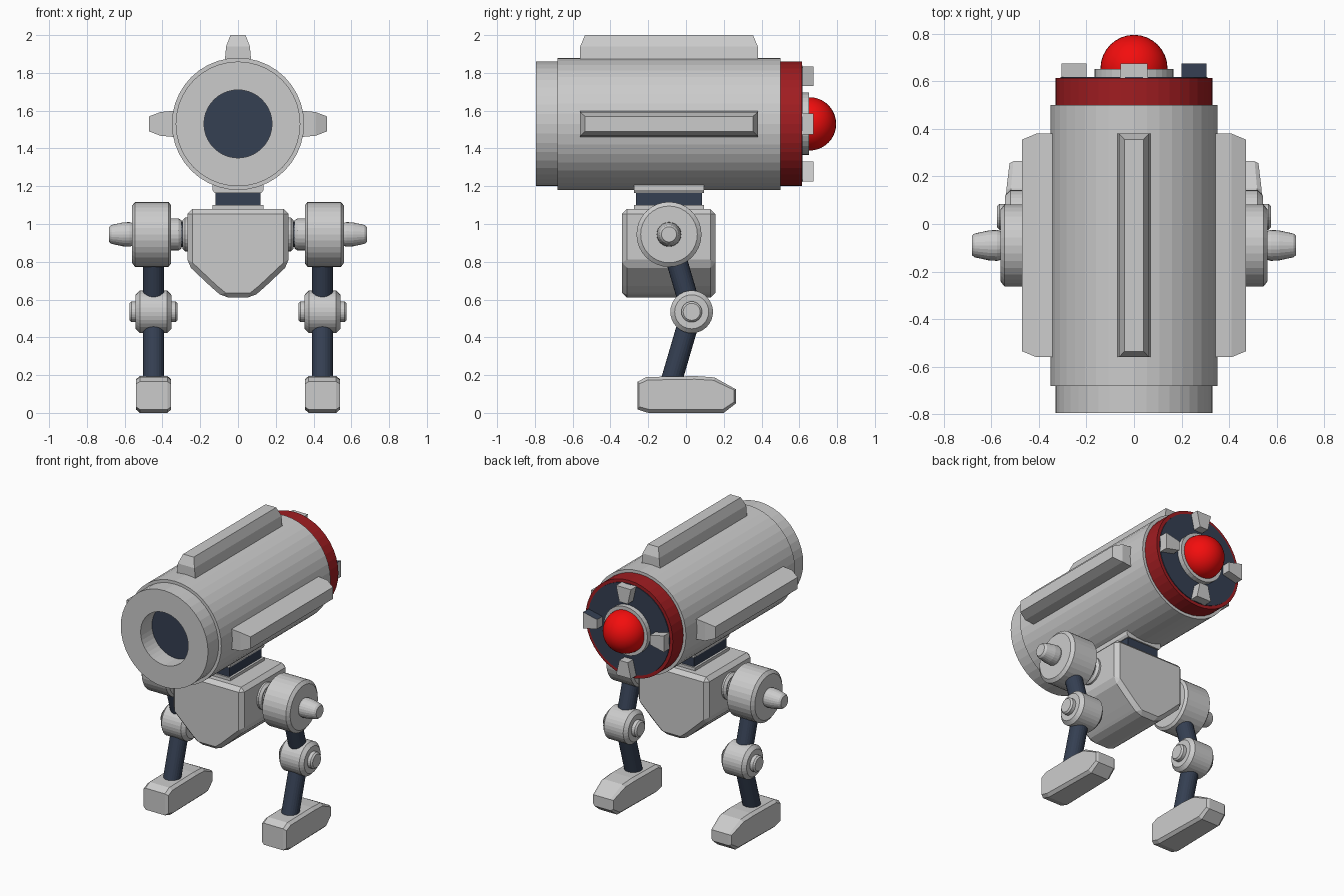
import bpy, bmesh
from math import pi
from mathutils import Vector, Matrix

if "Cube" in bpy.data.objects:
    bpy.data.objects.remove(bpy.data.objects["Cube"])

def material(name, rgb):
    m = bpy.data.materials.new(name)
    m.diffuse_color = (*rgb, 1)
    m.use_nodes = True
    m.node_tree.nodes["Principled BSDF"].inputs["Base Color"].default_value = m.diffuse_color
    return m

DARK = material("dark_metal", (0.035, 0.05, 0.085))
RING = material("deep_red", (0.35, 0.012, 0.015))
LENS = material("bright_red", (0.9, 0.004, 0.004))

def finish(name, bm, mat=None, bevel=0):
    bmesh.ops.recalc_face_normals(bm, faces=bm.faces)
    if bevel:
        bmesh.ops.bevel(bm, geom=list(bm.edges), offset=bevel, segments=1, affect='EDGES')
    me = bpy.data.meshes.new(name)
    bm.to_mesh(me)
    bm.free()
    ob = bpy.data.objects.new(name, me)
    bpy.context.collection.objects.link(ob)
    if mat:
        me.materials.append(mat)
    return ob

def skin(name, rings, mat=None, bevel=0, matrix=None):
    """Join matching rings of points with quads and cap both ends."""
    bm = bmesh.new()
    vs = [[bm.verts.new(p) for p in r] for r in rings]
    n = len(vs[0])
    for a, b in zip(vs, vs[1:]):
        for i in range(n):
            j = (i + 1) % n
            bm.faces.new((a[i], a[j], b[j], b[i]))
    bm.faces.new(vs[0])
    bm.faces.new(vs[-1])
    if matrix:
        bm.transform(matrix)
    return finish(name, bm, mat, bevel)

def lathe(name, profile, axis, origin, segs=32, mat=None):
    """Turn (distance, radius) pairs around an axis through origin."""
    rot = Vector(axis).to_track_quat('Z', 'Y').to_matrix().to_4x4()
    rings = [[Matrix.Rotation(2 * pi * i / segs, 3, 'Z') @ Vector((r, 0, d)) for i in range(segs)]
             for d, r in profile]
    return skin(name, rings, mat, matrix=Matrix.Translation(origin) @ rot)

def block(name, sections, mat=None, bevel=0, matrix=None):
    """Stack rectangles given as (height, half_width, y_front, y_back)."""
    rings = [[(-w, a, z), (w, a, z), (w, b, z), (-w, b, z)] for z, w, a, b in sections]
    return skin(name, rings, mat, bevel, matrix)

def around(angle):
    return Matrix.Translation((0, 0, AX)) @ Matrix.Rotation(angle, 4, 'Y')

# Barrel body with recessed front opening
AX = 1.53
C = (0, 0, AX)
Y = (0, 1, 0)
lathe("barrel", [(-.66, .18), (-.795, .18), (-.795, .33), (-.68, .33), (-.68, .35),
                 (.50, .35), (.50, .32)], Y, C, 40)
lathe("front_opening_floor", [(-.672, .18), (-.655, .18)], Y, C, 40, DARK)

# Rear ring, dark plate, collar and lens dome
lathe("rear_ring", [(.495, .33), (.613, .33), (.613, .30)], Y, C, 40, RING)
lathe("rear_plate", [(.60, .308), (.618, .308)], Y, C, 40, DARK)
lathe("lens_collar", [(.61, .165), (.652, .165), (.652, .135)], Y, C)
bm = bmesh.new()
bmesh.ops.create_uvsphere(bm, u_segments=32, v_segments=20, radius=.141)
for f in bm.faces:
    f.smooth = True
bm.transform(Matrix.Translation((0, .654, AX)))
finish("lens_dome", bm, LENS)

# Four wedge prongs around the lens
for k in range(4):
    prong = block("lens_prong", [(.20, .032, .61, .675), (.305, .056, .61, .675)],
                  matrix=around(k * pi / 2))
    if k == 1:  # one prong has a dark upper side
        prong.data.materials.append(None)
        prong.data.materials.append(DARK)
        max(prong.data.polygons, key=lambda f: f.normal.z).material_index = 1

# Fins on the top and both sides
for k in (-1, 0, 1):
    block("barrel_fin", [(.33, .07, -.56, .38), (.41, .063, -.56, .38), (.47, .04, -.535, .355)],
          matrix=around(k * pi / 2))

# Neck between barrel and pelvis
block("neck_saddle", [(1.165, .125, -.275, .095), (1.18, .135, -.275, .095), (1.207, .135, -.275, .095)])
block("neck_block", [(1.09, .12, -.265, .085), (1.175, .12, -.265, .085)], DARK)
block("neck_base", [(1.07, .135, -.275, .095), (1.10, .135, -.275, .095)])

# Pelvis
half = [(.268, 1.08), (.268, .785), (.13, .655), (.075, .61)]
outline = half + [(-x, z) for x, z in reversed(half)]
skin("pelvis", [[(x, y, z) for x, z in outline] for y in (-.338, .155)], bevel=.026)

for s in (-1, 1):
    X = (s, 0, 0)
    hip = Vector((0, -.09, .945))
    knee = Vector((0, .03, .535))
    ankle = Vector((0, -.08, .16))
    side = Vector((s * .447, 0, 0))

    # Hip joint
    lathe("hip_shaft", [(.25, .068), (.37, .068)], X, hip, 24, DARK)
    lathe("hip_inner_washer", [(.255, .09), (.28, .09), (.295, .075)], X, hip, 24)
    lathe("hip_outer_washer", [(.30, .075), (.315, .085), (.37, .085)], X, hip, 24)
    lathe("hip_drum", [(.355, .155), (.368, .172), (.545, .172), (.562, .15)], X, hip)
    lathe("hip_boss", [(.55, .058), (.575, .065), (.61, .063), (.67, .05), (.682, .04)], X, hip, 24)

    # Leg tubes and knee joint
    for name, a, b in (("thigh", hip, knee), ("shin", knee, ankle)):
        lathe(name, [(0, .056), ((b - a).length, .056)], b - a, a + side, 24, DARK)
    lathe("knee_drum", [(.353, .09), (.375, .113), (.52, .113), (.542, .09)], X, knee)
    lathe("knee_pin", [(.32, .045), (.33, .055), (.565, .055), (.575, .045)], X, knee, 24)

    # Foot with tapered toe: side outline with half widths for the two faces
    foot = [(-.256, .018), (-.20, 0), (.20, 0), (.264, .05), (.264, .125), (.15, .188), (.05, .195),
            (-.21, .19), (-.256, .165)]
    rings = []
    for w, inset in ((-.093, .022), (-.073, 0), (.073, 0), (.093, .022)):
        ring = []
        for y, z in foot:
            taper = 1 - .18 * max(0, y - .12) / .144
            ring.append((side.x + w * taper, y * (1 - inset * 1.5), .1 + (z - .1) * (1 - inset * 8)))
        rings.append(ring)
    skin("foot", rings)
